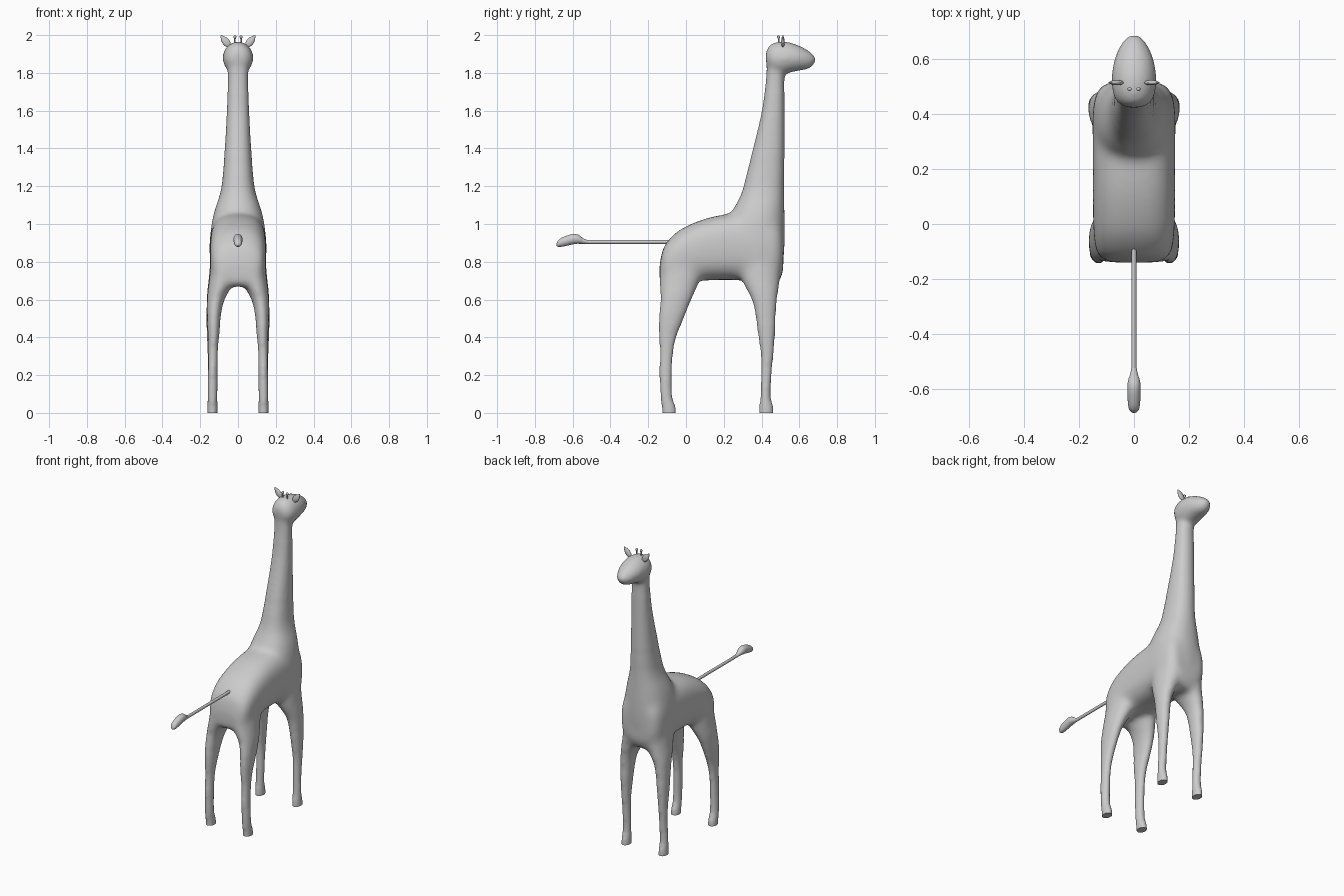
import bpy
import bmesh
from math import sin, cos, pi, radians
from mathutils import Matrix, Vector

cube = bpy.data.objects.get("Cube")
if cube:
    bpy.data.objects.remove(cube, do_unlink=True)

grey = bpy.data.materials.new("light grey")
grey.use_nodes = True
grey.diffuse_color = (0.6, 0.6, 0.6, 1)
grey.node_tree.nodes["Principled BSDF"].inputs["Base Color"].default_value = (0.6, 0.6, 0.6, 1)


def smooth_rows(rows, steps=5):
    """Interpolate section rows with a smooth spline over their first value."""
    rows = [Vector(r) for r in rows]
    last = len(rows) - 1
    slopes = []
    for i in range(last + 1):
        a, b = rows[max(i - 1, 0)], rows[min(i + 1, last)]
        slopes.append((b - a) / (b[0] - a[0]))
    result = []
    for i in range(last):
        a, b = rows[i], rows[i + 1]
        span = b[0] - a[0]
        for k in range(steps):
            t = k / steps
            u = 1 - t
            result.append(a * (1 + 2 * t) * u * u + b * (3 - 2 * t) * t * t
                          + slopes[i] * (span * t * u * u) - slopes[i + 1] * (span * t * t * u))
    result.append(rows[last])
    return result


def loft(bm, axis, rows, power=2.0, sides=32, side=1, matrix=None):
    """Rows are (position, low, high, half width, centre x) along axis y or z."""
    rings = []
    for pos, low, high, half, centre in smooth_rows(rows):
        ring = []
        for k in range(sides):
            c, s = cos(2 * pi * k / sides), sin(2 * pi * k / sides)
            x = side * centre + half * abs(c) ** (2 / power) * (1 if c > 0 else -1)
            v = (low + high) / 2 + (high - low) / 2 * abs(s) ** (2 / power) * (1 if s > 0 else -1)
            point = Vector((x, pos, v) if axis == "y" else (x, v, pos))
            ring.append(bm.verts.new(matrix @ point if matrix else point))
        rings.append(ring)
    faces = [bm.faces.new(rings[0]), bm.faces.new(rings[-1])]
    for a, b in zip(rings, rings[1:]):
        for k in range(sides):
            n = (k + 1) % sides
            faces.append(bm.faces.new((a[k], a[n], b[n], b[k])))
    bmesh.ops.recalc_face_normals(bm, faces=faces)


def finish(name, bm):
    """Turn a bmesh into a smooth shaded grey object."""
    mesh = bpy.data.meshes.new(name)
    bm.to_mesh(mesh)
    bm.free()
    mesh.materials.clear()
    mesh.materials.append(grey)
    obj = bpy.data.objects.new(name, mesh)
    bpy.context.collection.objects.link(obj)
    bpy.ops.object.select_all(action="DESELECT")
    obj.select_set(True)
    bpy.context.view_layer.objects.active = obj
    bpy.ops.object.shade_smooth_by_angle(angle=radians(45))
    return obj


def centred(rows):
    return [r + (0,) for r in rows]


body = bmesh.new()

# Torso, from rump to chest
loft(body, "y", centred([
    (-.14, .69, .79, .09), (-.122, .67, .87, .125), (-.09, .665, .918, .14),
    (-.05, .68, .957, .146), (0, .69, .988, .149), (.1, .70, 1.028, .15),
    (.2, .703, 1.05, .15), (.3, .70, 1.06, .15), (.4, .68, 1.06, .15),
    (.48, .68, 1.04, .136), (.515, .74, .98, .10)]), power=2.7)

# Neck rising out of the chest
loft(body, "z", centred([
    (.7, .30, .495, .12), (.8, .22, .515, .148), (.9, .20, .523, .149),
    (1.0, .215, .524, .141), (1.08, .25, .522, .123), (1.15, .287, .521, .099),
    (1.22, .308, .521, .085), (1.4, .355, .521, .07), (1.6, .402, .521, .059),
    (1.75, .421, .521, .055), (1.88, .43, .52, .055)]), power=2.3)

# Head and muzzle
loft(body, "y", centred([
    (.423, 1.85, 1.91, .03), (.44, 1.81, 1.942, .058), (.47, 1.792, 1.96, .075),
    (.52, 1.792, 1.965, .081), (.57, 1.806, 1.955, .077), (.62, 1.814, 1.934, .063),
    (.66, 1.825, 1.909, .042), (.686, 1.852, 1.883, .016)]))

# Legs, mirrored left and right
hind_leg = [
    (-.03, -.125, -.05, .027, .135), (.03, -.129, -.053, .027, .135),
    (.08, -.135, -.071, .026, .135), (.2, -.141, -.074, .026, .134),
    (.33, -.139, -.066, .026, .132), (.42, -.144, -.044, .031, .129),
    (.52, -.146, .0, .038, .127), (.6, -.14, .035, .048, .118),
    (.7, -.142, .075, .068, .087), (.82, -.125, .1, .065, .075)]
front_leg = [
    (-.03, .386, .464, .027, .135), (.03, .387, .463, .027, .135),
    (.08, .393, .45, .026, .135), (.2, .397, .453, .026, .134),
    (.3, .396, .463, .027, .134), (.4, .383, .471, .032, .133),
    (.5, .368, .477, .038, .13), (.6, .343, .487, .048, .121),
    (.7, .295, .50, .068, .09), (.82, .28, .50, .068, .078)]
for side in (1, -1):
    loft(body, "z", hind_leg, side=side)
    loft(body, "z", front_leg, side=side)

# Merge the lofts into one skin
raw = finish("body_shape", body)
remesh = raw.modifiers.new("skin", "REMESH")
remesh.mode = "VOXEL"
remesh.voxel_size = 0.01
skin = bmesh.new()
skin.from_object(raw, bpy.context.evaluated_depsgraph_get())
bpy.data.objects.remove(raw, do_unlink=True)


def relax(low, high, times):
    verts = [v for v in skin.verts if low < v.co.z < high]
    for _ in range(times):
        bmesh.ops.smooth_vert(skin, verts=verts, factor=0.5,
                              use_axis_x=True, use_axis_y=True, use_axis_z=True)


# Blend the joints at the hips, shoulders and throat, then cut flat soles
relax(.54, 1.24, 16)
relax(.48, 1.34, 10)
relax(1.7, 1.86, 8)
relax(-1, 3, 5)
bmesh.ops.bisect_plane(skin, geom=skin.verts[:] + skin.edges[:] + skin.faces[:],
                       plane_co=(0, 0, 0), plane_no=(0, 0, 1), clear_inner=True)
bmesh.ops.holes_fill(skin, edges=[e for e in skin.edges if e.is_boundary], sides=0)
bmesh.ops.recalc_face_normals(skin, faces=skin.faces)
finish("body", skin)

# Ears and horns
for side, label in ((1, "left"), (-1, "right")):
    ear = bmesh.new()
    place = Matrix.Translation((side * .04, .513, 1.935)) @ Matrix.Rotation(side * radians(39), 4, "Y")
    loft(ear, "z", centred([
        (0, -.004, .004, .006), (.025, -.009, .009, .018), (.045, -.009, .009, .019),
        (.065, -.006, .006, .012), (.082, -.001, .001, .002)]), sides=16, matrix=place)
    finish(label + "_ear", ear)

    horn = bmesh.new()
    place = Matrix.Translation((side * .016, .49, 0))
    loft(horn, "z", centred([
        (1.94, -.005, .005, .005), (1.98, -.004, .004, .004), (1.987, -.007, .007, .007),
        (1.995, -.007, .007, .007), (1.999, -.003, .003, .003)]), sides=12, matrix=place)
    finish(label + "_horn", horn)

# Tail rod and its tuft
tail = bmesh.new()
loft(tail, "y", centred([(-.57, .895, .915, .009), (-.06, .895, .915, .009)]), sides=16)
finish("tail", tail)

tuft = bmesh.new()
loft(tuft, "y", centred([
    (-.685, .884, .897, .006), (-.675, .879, .915, .017), (-.65, .881, .931, .022),
    (-.6, .892, .947, .024), (-.57, .896, .943, .022), (-.545, .896, .925, .014),
    (-.52, .896, .914, .009)]), sides=20)
finish("tail_tuft", tuft)
